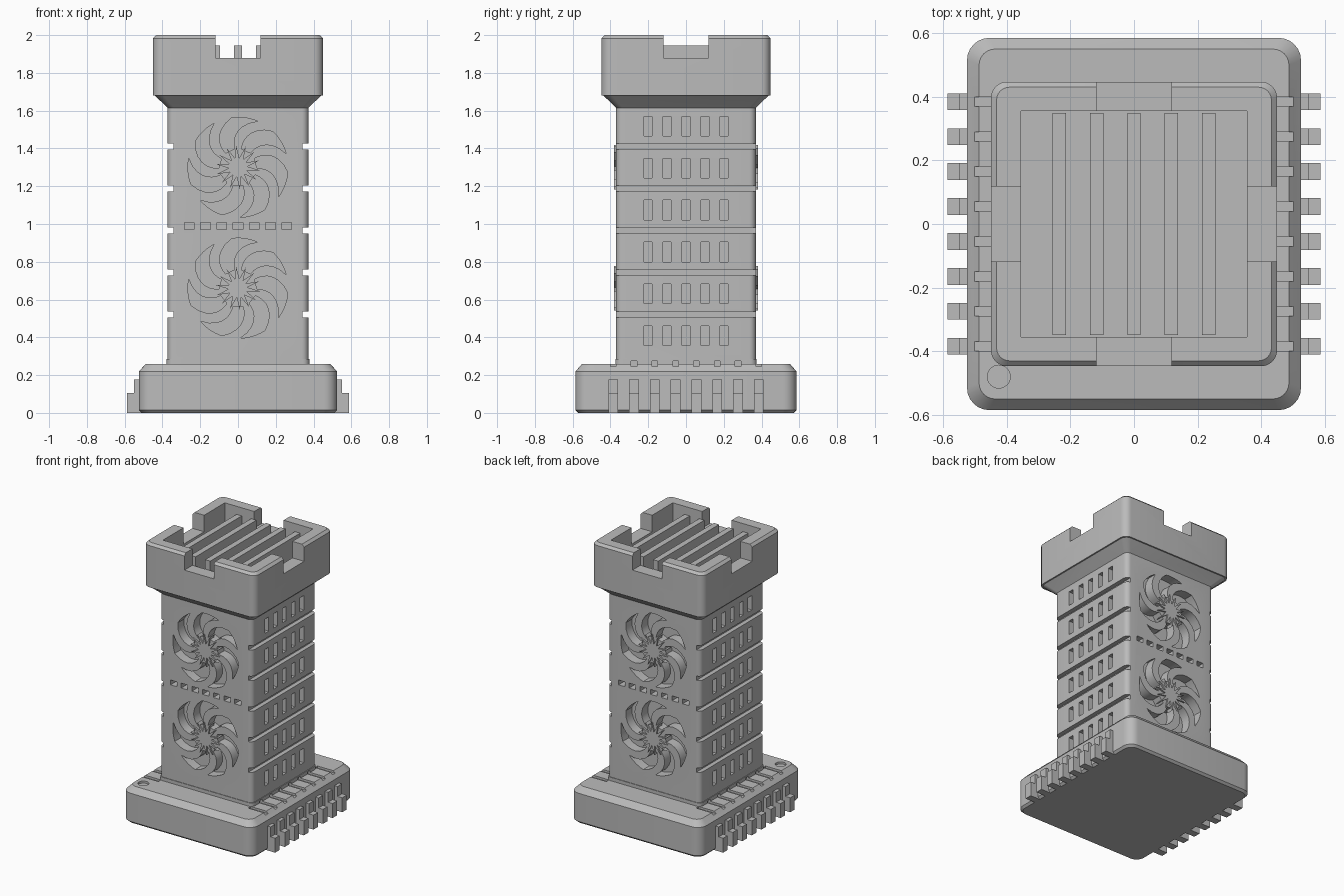
import bpy, bmesh, math
from mathutils import Matrix

cube = bpy.data.objects.get("Cube")
if cube:
    bpy.data.objects.remove(cube, do_unlink=True)

grey = bpy.data.materials.new("plain grey")
grey.use_nodes = True
COLOUR = (0.5, 0.5, 0.5, 1)
grey.diffuse_color = COLOUR
grey.node_tree.nodes["Principled BSDF"].inputs["Base Color"].default_value = COLOUR


def make(name, bm):
    bmesh.ops.recalc_face_normals(bm, faces=bm.faces)
    mesh = bpy.data.meshes.new(name)
    bm.to_mesh(mesh)
    bm.free()
    mesh.materials.append(grey)
    ob = bpy.data.objects.new(name, mesh)
    bpy.context.collection.objects.link(ob)
    return ob


def box(bm, x0, x1, y0, y1, z0, z1):
    m = Matrix.Translation(((x0 + x1) / 2, (y0 + y1) / 2, (z0 + z1) / 2))
    bmesh.ops.create_cube(bm, size=1, matrix=m @ Matrix.Diagonal((x1 - x0, y1 - y0, z1 - z0, 1)))


def loft(bm, layers, steps=6):
    """Stack rounded rectangles given as (half x, half y, corner radius, z)."""
    rings = []
    for hx, hy, r, z in layers:
        ring = []
        for q, (sx, sy) in enumerate(((1, 1), (-1, 1), (-1, -1), (1, -1))):
            for i in range(steps + 1):
                a = math.pi / 2 * (q + i / steps)
                ring.append(bm.verts.new((sx * (hx - r) + r * math.cos(a),
                                          sy * (hy - r) + r * math.sin(a), z)))
        rings.append(ring)
    n = len(rings[0])
    for lo, hi in zip(rings, rings[1:]):
        for i in range(n):
            bm.faces.new((lo[i], lo[(i + 1) % n], hi[(i + 1) % n], hi[i]))
    bm.faces.new(rings[0][::-1])
    bm.faces.new(rings[-1])


def prism(bm, points, cz, side, y0, y1):
    """Extrude a flat outline along y on the front (side -1) or back (side 1)."""
    near, far = ([bm.verts.new((-side * x, side * y, cz + z)) for x, z in points] for y in (y0, y1))
    n = len(points)
    bm.faces.new(near)
    bm.faces.new(far[::-1])
    for i in range(n):
        bm.faces.new((near[i], near[(i + 1) % n], far[(i + 1) % n], far[i]))


def carve(ob, bm):
    cutter = make("cutter", bm)
    cutter.hide_render = True
    mod = ob.modifiers.new("carve", "BOOLEAN")
    mod.operation = "DIFFERENCE"
    mod.solver = "EXACT"
    mod.object = cutter
    graph = bpy.context.evaluated_depsgraph_get()
    mesh = bpy.data.meshes.new_from_object(ob.evaluated_get(graph))
    ob.modifiers.clear()
    ob.data = mesh
    bpy.data.objects.remove(cutter, do_unlink=True)


def smooth(ob):
    bpy.ops.object.select_all(action="DESELECT")
    ob.select_set(True)
    bpy.context.view_layer.objects.active = ob
    bpy.ops.object.shade_smooth_by_angle(angle=math.radians(25))


def polar(r, degrees):
    a = math.radians(degrees)
    return r * math.cos(a), r * math.sin(a)


PIN_Y = [0.11 * (i - 3.5) for i in range(8)]
FAN_Z = (0.66, 1.3)

# chip-shaped base with grooves and a round marker
bm = bmesh.new()
loft(bm, [(0.51, 0.57, 0.06, 0), (0.525, 0.585, 0.07, 0.015),
          (0.525, 0.585, 0.07, 0.22), (0.487, 0.55, 0.05, 0.26)])
base = make("base", bm)
bm = bmesh.new()
for y in PIN_Y:
    for s in (-1, 1):
        xs = sorted((s * 0.36, s * 0.56))
        box(bm, *xs, y - 0.015, y + 0.015, 0.245, 0.275)
bmesh.ops.create_cone(bm, cap_ends=True, segments=32, radius1=0.036, radius2=0.036,
                      depth=0.04, matrix=Matrix.Translation((-0.425, -0.48, 0.265)))
carve(base, bm)
smooth(base)

# stepped pins down both sides
bm = bmesh.new()
for y in PIN_Y:
    for s in (-1, 1):
        box(bm, *sorted((s * 0.5, s * 0.55)), y - 0.026, y + 0.026, 0, 0.177)
        box(bm, *sorted((s * 0.55, s * 0.587)), y - 0.026, y + 0.026, 0, 0.105)
make("pins", bm)

# plinth between base and tower
bm = bmesh.new()
loft(bm, [(0.378, 0.374, 0.035, 0.25), (0.378, 0.374, 0.035, 0.285)])
plinth = make("plinth", bm)
bm = bmesh.new()
for y in PIN_Y[1:-1]:
    for s in (-1, 1):
        box(bm, *sorted((s * 0.36, s * 0.56)), y - 0.015, y + 0.015, 0.24, 0.275)
carve(plinth, bm)
smooth(plinth)

# tower shaft
bm = bmesh.new()
loft(bm, [(0.373, 0.37, 0.035, 0.28), (0.373, 0.37, 0.035, 1.63)])
tower = make("tower", bm)

bm = bmesh.new()
for s in (-1, 1):
    # side grooves and window rows
    for i in range(5):
        z = 0.52 + 0.2225 * i
        box(bm, *sorted((s * 0.342, s * 0.45)), -0.45, 0.45, z - 0.016, z + 0.016)
    for i in range(6):
        z = 0.408 + 0.222 * i
        for j in range(-2, 3):
            y = 0.101 * j
            box(bm, *sorted((s * 0.31, s * 0.45)), y - 0.021, y + 0.021, z - 0.052, z + 0.052)
    # row of small slots between the fans
    for j in range(-3, 4):
        x = 0.086 * j
        box(bm, x - 0.026, x + 0.026, *sorted((s * 0.31, s * 0.45)), 0.972, 1.007)
    # swept fan openings
    for cz in FAN_Z:
        for k in range(7):
            mid = 82 + k * 360 / 7
            edges = []
            for half in (15, -15):
                edges.append([polar(0.1 + 0.165 * t, mid + half + 34 * (1 - t ** 2))
                              for t in [i / 7 for i in range(8)]])
            rim = [polar(0.265, mid + 15 - 30 * i / 6) for i in range(1, 6)]
            prism(bm, edges[0] + rim + edges[1][::-1], cz, s, 0.3, 0.45)
carve(tower, bm)
smooth(tower)

# star-shaped fan hubs
bm = bmesh.new()
for s in (-1, 1):
    for cz in FAN_Z:
        star = [polar(0.05 if i % 2 else 0.118, 95 + i * 180 / 14) for i in range(28)]
        prism(bm, star, cz, s, 0.33, 0.381)
make("fan_hubs", bm)

# flared head with battlements
bm = bmesh.new()
loft(bm, [(0.373, 0.37, 0.035, 1.615), (0.44, 0.437, 0.045, 1.68), (0.45, 0.447, 0.05, 1.68),
          (0.45, 0.447, 0.05, 1.983), (0.432, 0.43, 0.04, 2.0)])
head = make("head", bm)
bm = bmesh.new()
box(bm, -0.355, 0.355, -0.355, 0.355, 1.75, 2.1)
carve(head, bm)
for half_x, half_y in ((0.118, 0.6), (0.6, 0.118)):
    bm = bmesh.new()
    box(bm, -half_x, half_x, -half_y, half_y, 1.88, 2.1)
    carve(head, bm)
smooth(head)

# cooling fins inside the head
bm = bmesh.new()
for i in range(-2, 3):
    x = 0.1175 * i
    box(bm, x - 0.021, x + 0.021, -0.349, 0.349, 1.74, 1.945)
make("cooling_fins", bm)
